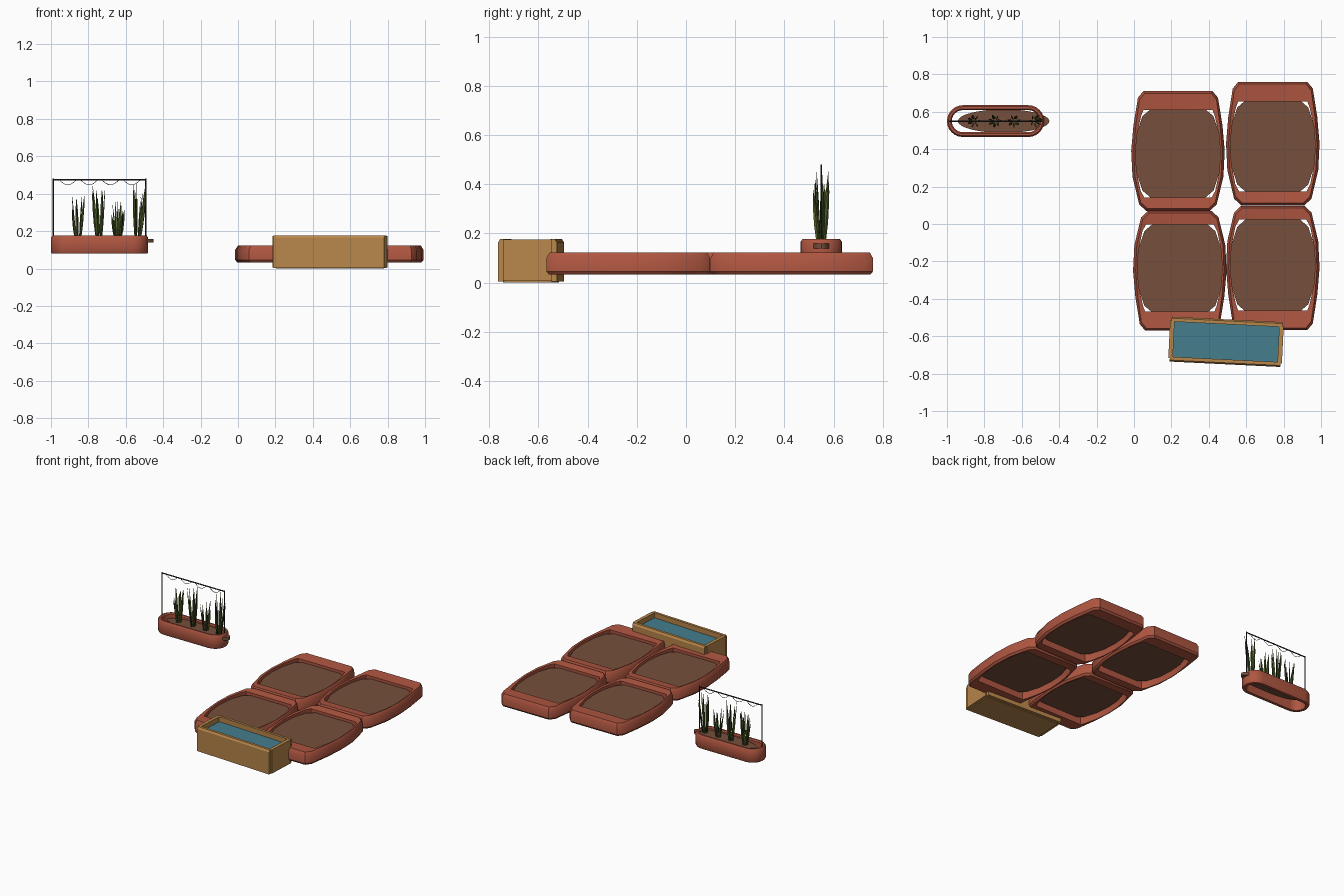
import bpy, math, random
from mathutils import Vector, Matrix

random.seed(4)
if "Cube" in bpy.data.objects:
    bpy.data.objects.remove(bpy.data.objects["Cube"])


def material(name, rgb):
    m = bpy.data.materials.new(name)
    m.use_nodes = True
    m.diffuse_color = (*rgb, 1)
    m.node_tree.nodes["Principled BSDF"].inputs["Base Color"].default_value = (*rgb, 1)
    return m


CLAY = material("terracotta", (0.43, 0.093, 0.052))
SOIL = material("soil", (0.18, 0.08, 0.045))
WOOD = material("wood", (0.48, 0.24, 0.07))
WATER = material("water", (0.058, 0.21, 0.27))
METAL = material("dark metal", (0.025, 0.025, 0.02))
LEAF = material("leaf green", (0.085, 0.115, 0.025))
DARK_LEAF = material("dark leaf green", (0.03, 0.06, 0.012))


def add_mesh(name, verts, faces, mat, smooth=False):
    me = bpy.data.meshes.new(name)
    me.from_pydata(verts, [], faces)
    me.materials.append(mat)
    ob = bpy.data.objects.new(name, me)
    bpy.context.collection.objects.link(ob)
    if smooth:
        bpy.ops.object.select_all(action='DESELECT')
        ob.select_set(True)
        bpy.context.view_layer.objects.active = ob
        bpy.ops.object.shade_smooth_by_angle(angle=math.radians(35))
    return ob


def loft(name, rings, mat, loop=False, smooth=False):
    """Skin equal rings of points; either cap the ends or join last to first."""
    n, k = len(rings[0]), len(rings)
    verts = [p for r in rings for p in r]
    faces = []
    for a in range(k if loop else k - 1):
        b = (a + 1) % k
        for i in range(n):
            j = (i + 1) % n
            faces.append((a * n + i, a * n + j, b * n + j, b * n + i))
    if not loop:
        faces += [tuple(reversed(range(n))), tuple(range((k - 1) * n, k * n))]
    return add_mesh(name, verts, faces, mat, smooth)


def ring(outline, z, inset=0.0):
    """Place a flat outline at height z, pulled in toward its middle."""
    out = []
    for x, y in outline:
        d = math.hypot(x, y)
        f = 1 - inset / d
        out.append((x * f, y * f, z))
    return out


def box(name, x0, x1, y0, y1, z0, z1, mat):
    base = [(x0, y0), (x1, y0), (x1, y1), (x0, y1)]
    return loft(name, [[(*p, z) for p in base] for z in (z0, z1)], mat)


def mirrored(half):
    """Counter-clockwise outline from its +x half, listed from +y to -y."""
    right = list(reversed(half))
    return right + [(-x, y) for x, y in half]


# Garden plots: barrel-shaped clay frames with a soil slab
OUTER = mirrored([(.185, .325), (.214, .29), (.238, .14), (.25, 0),
                  (.243, -.14), (.207, -.29), (.17, -.325)])
HOLE = mirrored([(.185, .222), (.197, .19), (.219, .09), (.227, -.01),
                 (.221, -.11), (.2, -.215), (.18, -.252)])
BED = mirrored([(.14, .232), (.19, .19), (.222, .09), (.235, -.01),
                (.224, -.11), (.19, -.215), (.14, -.258)])

for label, cx, cy, length, turn in (("back_right", .235, .39, .64, 1),
                                    ("back_left", .742, .43, .66, 1),
                                    ("front_right", .245, -.25, .64, -1),
                                    ("front_left", .742, -.235, .665, -1)):
    frame = loft("plot_frame_" + label,
                 [ring(OUTER, .032, .012), ring(OUTER, .045), ring(OUTER, .1),
                  ring(OUTER, .122, .014), ring(HOLE, .117), ring(HOLE, .1),
                  ring(HOLE, .032, -.006)], CLAY, loop=True, smooth=True)
    soil = loft("plot_soil_" + label, [ring(BED, .075), ring(BED, .097)], SOIL)
    for ob in (frame, soil):
        ob.location = (cx, cy, 0)
        ob.scale.y = length / .65
        if turn < 0:
            ob.rotation_euler.z = math.pi

# Water trough: boards, floor and water, turned slightly
trough = []
for side, name in ((-1, "front"), (1, "back")):
    section = [(.094, .004), (.12, .004), (.12, .163), (.112, .176), (.094, .176)]
    trough.append(loft("trough_%s_board" % name,
                       [[(x, side * y, z) for y, z in section[::side]]
                        for x in (-.296, .296)], WOOD))
for side, name in ((-1, "right"), (1, "left")):
    a, b = sorted((side * .28, side * .304))
    trough.append(box("trough_%s_board" % name, a, b, -.1, .1, .006, .175, WOOD))
trough.append(box("trough_floor", -.285, .285, -.1, .1, 0, .02, WOOD))
trough.append(box("trough_water", -.282, .282, -.096, .096, .132, .14, WATER))
for ob in trough:
    ob.location = (.492, -.63, 0)
    ob.rotation_euler.z = math.radians(-2.8)

# Planter: open stadium-shaped clay ring
PX, PY = -.74, .55


def stadium(r, z, straight=.175):
    pts = []
    for side in (1, -1):
        for i in range(13):
            a = math.pi * (i / 12 - .5) + (0 if side > 0 else math.pi)
            pts.append((PX + side * straight + r * math.cos(a),
                        PY + r * math.sin(a), z))
    return pts


loft("planter", [stadium(.08, .08), stadium(.085, .088), stadium(.085, .164),
                 stadium(.077, .176), stadium(.066, .176), stadium(.059, .168),
                 stadium(.059, .08)], CLAY, loop=True, smooth=True)
ellipse = [(.245 * math.cos(i * math.pi / 16), .063 * math.sin(i * math.pi / 16))
           for i in range(32)]
bed = loft("planter_soil", [ring(ellipse, .138), ring(ellipse, .158)], SOIL)
bed.location = (-.697, PY, 0)


# Trellis: two posts, a rail and hanging loops of wire
def tube(name, points, radius):
    cu = bpy.data.curves.new(name, 'CURVE')
    cu.dimensions = '3D'
    cu.bevel_depth = radius
    cu.bevel_resolution = 1
    cu.use_fill_caps = True
    sp = cu.splines.new('POLY')
    sp.points.add(len(points) - 1)
    for p, co in zip(sp.points, points):
        p.co = (*co, 1)
    cu.materials.append(METAL)
    ob = bpy.data.objects.new(name, cu)
    bpy.context.collection.objects.link(ob)


for x, name in ((-.988, "right"), (-.492, "left")):
    tube("trellis_post_" + name, [(x, PY, .15), (x, PY, .48)], .004)
tube("trellis_rail", [(-.99, PY, .474), (-.49, PY, .474)], .004)
for k in range(4):
    x0 = -.955 + k * .114
    tube("hanging_wire_%d" % (k + 1),
         [(x0 + .09 * t / 8, PY, .473 - .026 * math.sin(math.pi * t / 8))
          for t in range(9)], .0015)


# Plants: clumps of upright pointed blades
def blade(name, base, tip, width, mat):
    base, tip = Vector(base), Vector(tip)
    spin = Matrix.Rotation(random.uniform(0, math.pi), 3, 'Z')
    rings = []
    for t, w in ((0, .55), (.35, 1), (.7, .75), (1, .04)):
        centre = base.lerp(tip, t)
        rings.append([centre + spin @ Vector((sx * w * width, sy * w * width * .45, 0))
                      for sx, sy in ((1, 0), (0, 1), (-1, 0), (0, -1))])
    loft(name, rings, mat)


for c, (x, top, lean) in enumerate(((-.856, .40, 0), (-.742, .44, -.004),
                                    (-.642, .36, 0), (-.535, .455, .012))):
    for i in range(7):
        a = i * math.tau / 7 + c
        ca, sa = math.cos(a), math.sin(a)
        height = top - (0 if i % 3 == 0 else random.uniform(.01, .08))
        blade("plant_%d_blade_%d" % (c + 1, i + 1),
              (x + .013 * ca, PY + .013 * sa, .15),
              (x + lean + .036 * ca, PY + .034 * sa, height),
              .009, DARK_LEAF if i % 3 == 1 else LEAF)
